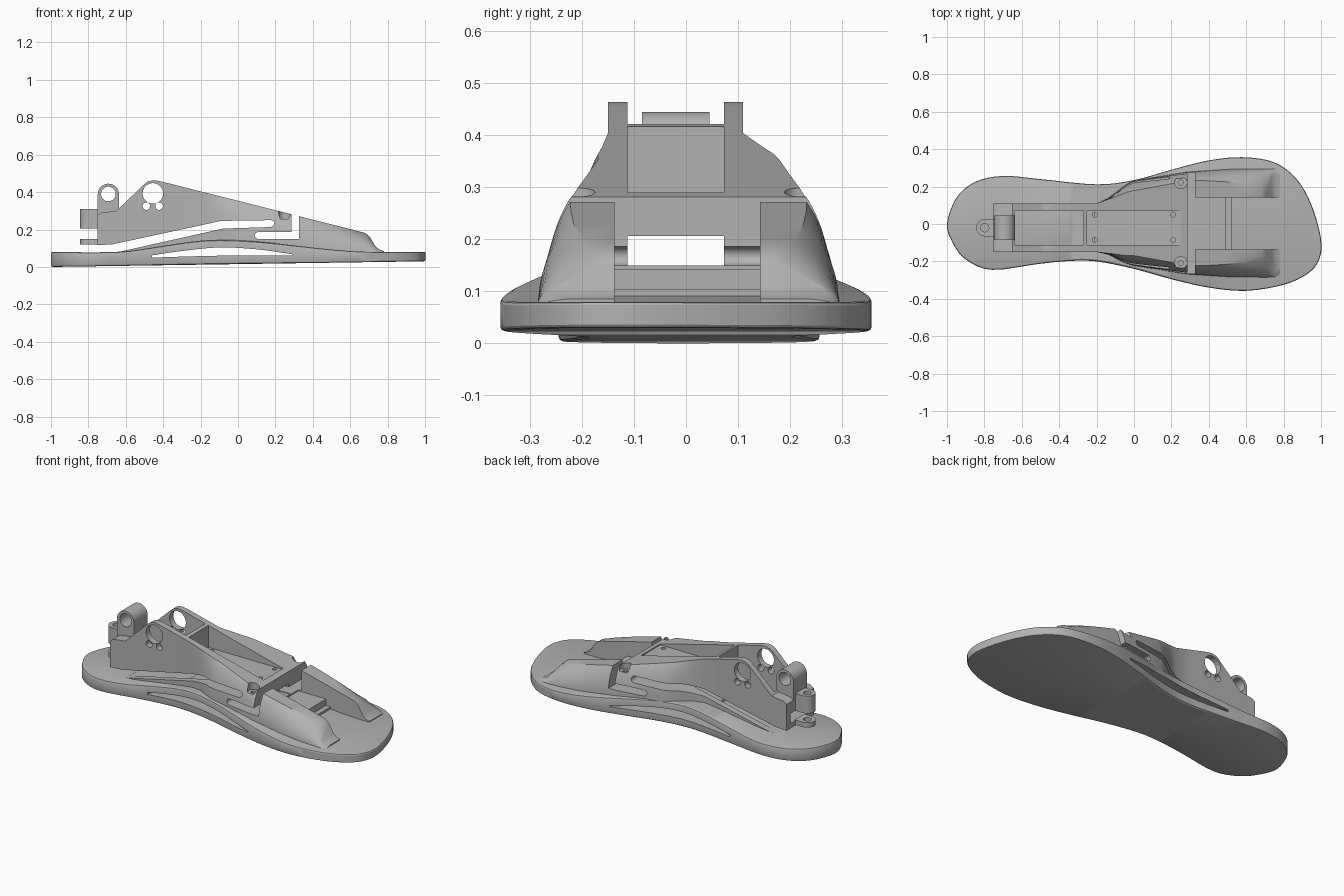
import bpy, bmesh, math
from mathutils import Vector

if "Cube" in bpy.data.objects:
    bpy.data.objects.remove(bpy.data.objects["Cube"])

GREY = (0.45, 0.45, 0.45, 1)
mat = bpy.data.materials.new("light grey")
mat.use_nodes = True
mat.diffuse_color = GREY
mat.node_tree.nodes["Principled BSDF"].inputs["Base Color"].default_value = GREY
MID = -0.02  # centre line of the ankle bracket


def lerp(pts, x):
    for (x0, a), (x1, b) in zip(pts, pts[1:]):
        if x <= x1:
            return a + (b - a) * max(0, (x - x0) / (x1 - x0))
    return pts[-1][1]


def smooth_path(pts, n, closed=False):
    """Catmull-Rom path through 2D points."""
    out, k = [], len(pts)
    get = lambda i: Vector(pts[i % k] if closed else pts[max(0, min(k - 1, i))])
    for i in range(k if closed else k - 1):
        a, b, c, d = (get(i + j) for j in (-1, 0, 1, 2))
        for s in range(n):
            t = s / n
            p = b + (c - a) * t / 2 + (2 * a - 5 * b + 4 * c - d) * t**2 / 2 \
                + (3 * b - a - 3 * c + d) * t**3 / 2
            out.append((p.x, p.y))
    return out if closed else out + [tuple(pts[-1])]


def arc(cx, cy, r, a0=0, a1=360, n=32):
    steps = n if a1 - a0 == 360 else n + 1
    return [(cx + r * math.cos(math.radians(a0 + (a1 - a0) * i / n)),
             cy + r * math.sin(math.radians(a0 + (a1 - a0) * i / n))) for i in range(steps)]


def make(name, bm):
    bmesh.ops.recalc_face_normals(bm, faces=bm.faces)
    me = bpy.data.meshes.new(name)
    bm.to_mesh(me)
    bm.free()
    me.materials.append(mat)
    ob = bpy.data.objects.new(name, me)
    bpy.context.collection.objects.link(ob)
    return ob


def loft(name, rings):
    bm = bmesh.new()
    vs = [[bm.verts.new(p) for p in r] for r in rings]
    for a, b in zip(vs, vs[1:]):
        for i in range(len(a)):
            j = (i + 1) % len(a)
            bm.faces.new((a[i], a[j], b[j], b[i]))
    bm.faces.new(vs[0])
    bm.faces.new(vs[-1])
    return make(name, bm)


def prism(name, pts, axis, lo, hi):
    place = (lambda p, d: (p[0], d, p[1])) if axis == "y" else (lambda p, d: (p[0], p[1], d))
    return loft(name, [[place(p, d) for p in pts] for d in (lo, hi)])


def box(name, x0, x1, y0, y1, z0, z1):
    return prism(name, [(x0, y0), (x1, y0), (x1, y1), (x0, y1)], "z", z0, z1)


def cut(target, *tools):
    for tool in tools:
        tool.hide_render = True
        mod = target.modifiers.new("cut", "BOOLEAN")
        mod.operation, mod.solver, mod.object = "DIFFERENCE", "EXACT", tool
        bpy.context.view_layer.objects.active = target
        bpy.ops.object.modifier_apply(modifier=mod.name)
        bpy.data.objects.remove(tool)


# Sole: outline slab, bevelled, then bent to the arch
outline = smooth_path([
    (-1, 0), (-.95, .14), (-.85, .225), (-.7, .257), (-.5, .24), (-.2, .212), (0, .235),
    (.2, .29), (.4, .34), (.58, .357), (.75, .33), (.87, .24), (.95, .1), (1, -.08),
    (.99, -.19), (.93, -.265), (.8, -.325), (.6, -.357), (.4, -.34), (.2, -.295),
    (0, -.24), (-.2, -.2), (-.35, -.198), (-.52, -.215), (-.76, -.245), (-.9, -.19),
    (-.97, -.1)], 4, True)
arch = smooth_path([(-1, .08), (-.65, .08), (-.45, .105), (-.25, .135), (-.1, .145),
                    (.1, .136), (.3, .115), (.5, .093), (.68, .081), (1, .08)], 4)
bm = bmesh.new()
bottom = bm.faces.new([bm.verts.new((x, y, 0)) for x, y in outline])
top = bmesh.ops.extrude_face_region(bm, geom=[bottom])
bmesh.ops.translate(bm, vec=(0, 0, .08), verts=[v for v in top["geom"] if isinstance(v, bmesh.types.BMVert)])
rim = [e for e in bm.edges if abs(e.verts[0].co.z - e.verts[1].co.z) < .001]
bmesh.ops.bevel(bm, geom=rim, offset=.01, segments=2, profile=.5, affect="EDGES")
for i in range(1, 50):
    bmesh.ops.bisect_plane(bm, geom=bm.verts[:] + bm.edges[:] + bm.faces[:],
                           plane_co=(-1 + i / 25, 0, 0), plane_no=(1, 0, 0))
for v in bm.verts:
    low = .015 * (v.co.x + 1)
    v.co.z = low + v.co.z / .08 * (lerp(arch, v.co.x) - low)
sole = make("sole", bm)
slot = smooth_path([(-.46, .062), (-.3, .085), (-.1, .104), (.1, .094), (.29, .068)], 6) \
    + smooth_path([(.29, .062), (-.1, .06), (-.46, .05)], 6)
cut(sole, prism("arch_slot", slot, "y", -1, 1))

# Upper frame: narrow ankle bracket flaring into a domed forefoot
height = [(-.75, .275), (-.73, .29), (-.65, .3), (-.5, .443), (-.48, .458), (-.45, .464),
          (-.41, .457), (.68, .182), (.705, .16), (.735, .11), (.755, .093), (.78, .085)]
width = [(-.2, .13), (-.14, .15), (-.04, .212), (0, .228), (.28, .273), (.5, .288), (.78, .292)]
dome = [(-.2, .6), (-.1, .42), (0, .38), (.3, .34), (.68, .186), (.78, .09)]
stations = sorted({p[0] for p in height + width + dome} | {-.6, -.3, .1, .2, .4, .6})
rings = []
for x in stations:
    base = lerp(arch, x) - .01
    crown = lerp(dome, x)
    full = math.asin(min(1, (lerp(height, x) - base) / (crown - base)))
    w, mid = lerp(width, x), lerp([(-.2, MID), (0, .005)], x)
    side = [(.13 + (w - .13) * math.cos(full * i / 12),
             base + (crown - base) * math.sin(full * i / 12)) for i in range(13)]
    rings.append([(x, mid + y, z) for y, z in side] + [(x, mid - y, z) for y, z in reversed(side)])
frame = loft("upper_frame", rings)

# Flexure slots across the frame
upper_slot = [(-.8, .07), (-.63, .082), (-.08, .205), (.17, .213)] + arc(.175, .232, .018, -80, 80, 8) \
    + [(.17, .25), (-.09, .246), (-.67, .121), (-.8, .113)]
lower_slot = arc(.108, .168, .018, 90, 270, 8) + [(.325, .15), (.325, .5), (.287, .5), (.287, .186)]
cut(frame, prism("upper_slot", upper_slot, "y", -1, 1), prism("lower_slot", lower_slot, "y", -1, 1))

# Pockets, lengthwise channel and toe opening
y0, y1 = -.112, .073
cut(frame,
    box("ankle_pocket", -.64, -.27, y0, y1, 0, 1),
    box("deck_recess", -.25, .25, y0, y1, .284, 1),
    box("channel", -.9, .3, y0, y1, .146, .206),
    box("toe_opening", .306, .9, -.137, .142, 0, 1))

# Pivot and fastener holes
for x, z, r in ((-.455, .393, .055), (-.49, .325, .02), (-.422, .325, .02)):
    cut(frame, prism("side_hole", arc(x, z, r), "y", -1, 1))
for y in (.222, -.208):
    cut(frame, prism("counterbore", arc(.25, y, .033), "z", .255, 1),
        prism("bolt_hole", arc(.25, y, .014, n=16), "z", .16, 1))
for x in (-.21, .21):
    for y in (.05, -.085):
        cut(frame, prism("deck_hole", arc(x, y, .013, n=16), "z", .22, 1))

# Toe plate between the forefoot shells
toe_plate = box("toe_plate", .25, .49, -.14, .144, .075, .143)
toe_step = box("toe_step", .48, .52, -.14, .144, .07, .104)

# Heel lug with cross hole, and the two vertical pin eyes behind it
lug = prism("heel_lug", [(-.75, .206), (-.636, .206)] + arc(-.693, .388, .057, 0, 180, 20),
            "y", MID - .065, MID + .065)
cut(lug, prism("lug_hole", arc(-.693, .39, .039), "y", -1, 1))
parts = [sole, frame, toe_plate, toe_step, lug]
for name, z0, z1 in (("upper_pin_eye", .206, .31), ("lower_pin_eye", .12, .15)):
    eye = prism(name, arc(-.798, MID, .046, 90, 270, 16) + [(-.745, MID - .046), (-.745, MID + .046)],
                "z", z0, z1)
    cut(eye, prism("pin_hole", arc(-.798, MID, .022), "z", 0, 1))
    parts.append(eye)

# Smooth curved faces, crisp edges
bpy.ops.object.select_all(action="DESELECT")
for ob in parts:
    ob.select_set(True)
bpy.context.view_layer.objects.active = frame
bpy.ops.object.shade_smooth_by_angle(angle=math.radians(30))
